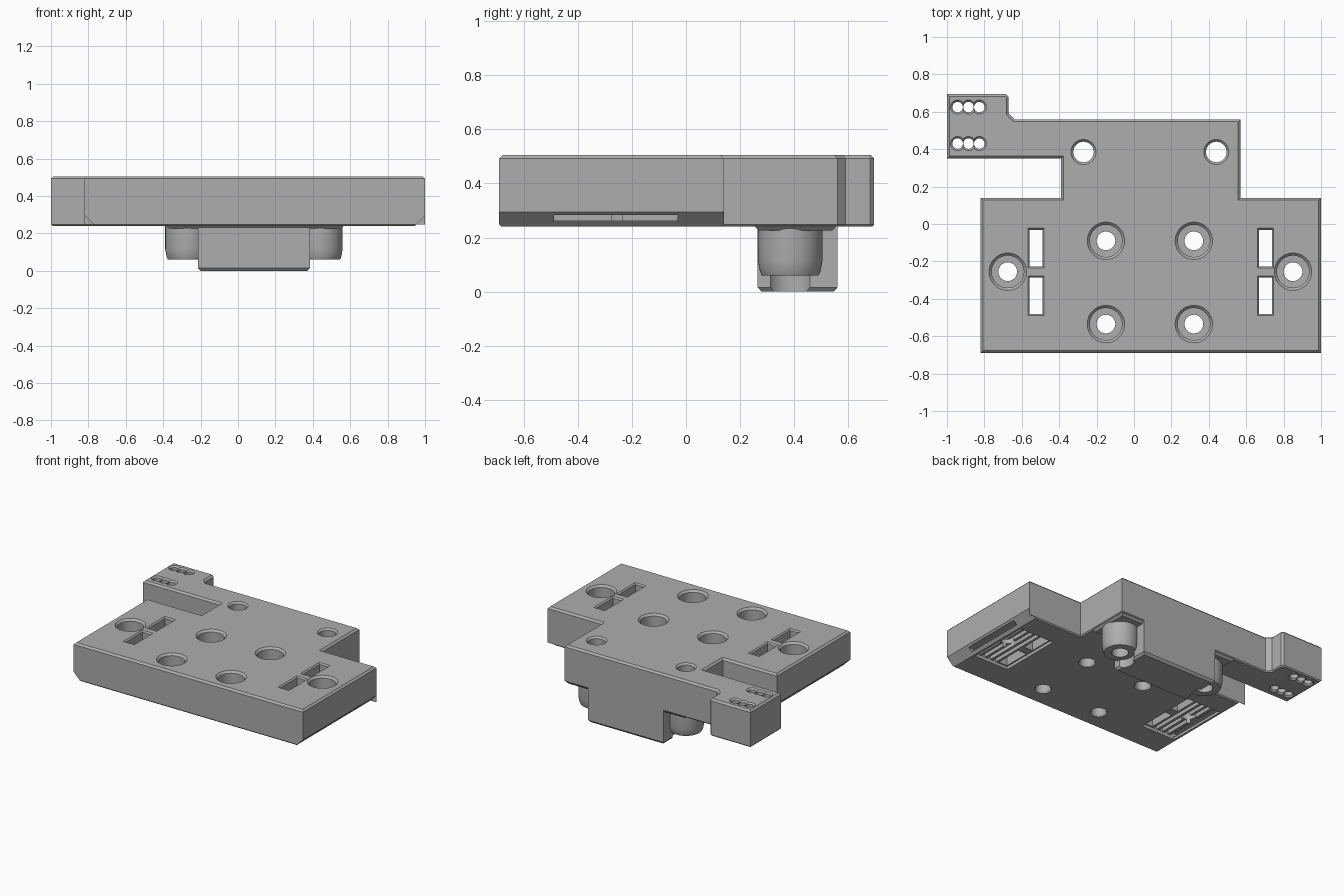
import bpy, bmesh, math
from mathutils import Vector

if "Cube" in bpy.data.objects:
    bpy.data.objects.remove(bpy.data.objects["Cube"])

grey = bpy.data.materials.new("mid grey")
grey.diffuse_color = (0.42, 0.42, 0.42, 1)
grey.use_nodes = True
grey.node_tree.nodes["Principled BSDF"].inputs["Base Color"].default_value = grey.diffuse_color


def make(name, bm):
    bmesh.ops.recalc_face_normals(bm, faces=bm.faces)
    me = bpy.data.meshes.new(name)
    bm.to_mesh(me)
    bm.free()
    me.materials.append(grey)
    ob = bpy.data.objects.new(name, me)
    bpy.context.collection.objects.link(ob)
    return ob


def stack(name, rings):
    """Closed solid skinned through rings with equal point counts."""
    bm = bmesh.new()
    vs = [[bm.verts.new(p) for p in r] for r in rings]
    n = len(vs[0])
    for a, b in zip(vs, vs[1:]):
        for i in range(n):
            j = (i + 1) % n
            bm.faces.new((a[i], a[j], b[j], b[i]))
    bm.faces.new(vs[0][::-1])
    bm.faces.new(vs[-1])
    return make(name, bm)


def inset(pts, d):
    """Mitred inset of a counter-clockwise outline."""
    out = []
    for i, p in enumerate(pts):
        a, p, b = Vector(pts[i - 1]), Vector(p), Vector(pts[(i + 1) % len(pts)])
        e, f = (p - a).normalized(), (b - p).normalized()
        n, m = Vector((-e.y, e.x)), Vector((-f.y, f.x))
        out.append(p + (n + m) * d / (1 + n.dot(m)))
    return out


def slab(name, pts, layers):
    return stack(name, [[(q.x, q.y, z) for q in inset(pts, d)] for z, d in layers])


def rect(x0, x1, y0, y1):
    return [(x0, y0), (x1, y0), (x1, y1), (x0, y1)]


def box(name, x0, x1, y0, y1, z0, z1):
    return slab(name, rect(x0, x1, y0, y1), [(z0, 0), (z1, 0)])


def lathe(name, x, y, profile, n=48):
    """Round solid on a vertical axis from (radius, z) pairs."""
    ang = [2 * math.pi * i / n for i in range(n)]
    return stack(name, [[(x + r * math.cos(t), y + r * math.sin(t), z) for t in ang]
                        for r, z in profile])


def combine(target, tool, op):
    m = target.modifiers.new(op, 'BOOLEAN')
    m.operation, m.solver, m.object = op, 'EXACT', tool
    bpy.context.view_layer.objects.active = target
    bpy.ops.object.modifier_apply(modifier=m.name)
    bpy.data.objects.remove(tool)


def cut(tool, target=None):
    combine(target or body, tool, 'DIFFERENCE')


# Stepped main plate with a side arm
B, T, MID = 0.24, 0.505, 0.09
outline = [(-0.82, -0.69), (1, -0.69), (1, 0.14), (0.57, 0.14), (0.57, 0.56),
           (-0.64, 0.56), (-0.67, 0.59), (-0.67, 0.68), (-0.685, 0.695),
           (-1, 0.695), (-1, 0.35), (-0.39, 0.35), (-0.39, 0.14), (-0.82, 0.14)]
body = slab("mounting_plate", outline, [(B, 0.008), (B + 0.008, 0), (T - 0.013, 0), (T, 0.013)])

# Sloped lower edges on both sides
for s, edge in ((1, 1.0), (-1, -0.82)):
    tri = [(edge - s * 0.065, B - 0.01), (edge + s * 0.02, B - 0.01), (edge + s * 0.02, B + 0.075)]
    cut(stack("edge_cutter", [[(x, y, z) for x, z in tri] for y in (-0.75, 0.139)]))

# Lower block, with round clearance beside each boss
block = slab("lower_block", rect(-0.215, 0.385, 0.265, 0.56),
             [(0, 0.014), (0.016, 0), (0.3, 0)])
for x in (-0.27, 0.44):
    cut(lathe("clearance", x, 0.385, [(0.091, -0.02), (0.091, 0.0605)]), block)
combine(body, block, 'UNION')

# Tapered pad and bosses
combine(body, slab("pad", rect(-0.385, 0.565, 0.255, 0.555),
                   [(0.226, 0.014), (B, 0), (0.3, 0)]), 'UNION')
for x in (-0.27, 0.44):
    combine(body, lathe("boss", x, 0.385, [(0.105, 0.06), (0.112, 0.075), (0.119, 0.115),
                                         (0.119, 0.31)]), 'UNION')

# Belt pockets with ribs, clamp slots and side slits, mirrored about the middle
for s in (1, -1):
    def mx(a, b):
        return sorted((MID + s * a, MID + s * b))
    cut(box("pocket", *mx(0.57, 0.84), -0.49, -0.03, 0.2, 0.262))
    for k in range(4):
        a = 0.665 + k * 0.047
        cut(box("groove", *mx(a, a + 0.027), -0.489, -0.031, 0.25, 0.29))
    cut(box("slit", *mx(0.83, 0.95), -0.488, -0.032, 0.259, 0.283))
    for y0, y1 in ((-0.49, -0.277), (-0.235, -0.022)):
        cut(slab("slot", rect(*mx(0.57, 0.657), y0, y1),
                 [(0.2, 0.009), (T - 0.009, 0.009), (T + 0.004, -0.004)]))

# Counterbored screw holes
for x, y in ((-0.15, -0.09), (0.32, -0.09), (-0.15, -0.535), (0.32, -0.535),
             (-0.675, -0.255), (0.85, -0.255)):
    cut(lathe("counterbore", x, y, [(0.062, B - 0.008), (0.05, B + 0.01), (0.05, 0.345),
                                    (0.086, 0.346), (0.086, T - 0.014), (0.105, T + 0.005)]))

# Through bores of the bosses
for x in (-0.27, 0.44):
    cut(lathe("boss_bore", x, 0.385, [(0.055, -0.05), (0.055, T - 0.012), (0.072, T + 0.005)]))

# Rows of small tie holes in the arm
for x in (-0.943, -0.885, -0.827):
    for y in (0.43, 0.625):
        cut(lathe("tie_hole", x, y, [(0.043, B - 0.005), (0.028, B + 0.01), (0.028, T - 0.01),
                                     (0.043, T + 0.005)], 24))

bpy.ops.object.select_all(action='DESELECT')
body.select_set(True)
bpy.context.view_layer.objects.active = body
bpy.ops.object.shade_smooth_by_angle(angle=math.radians(25))
